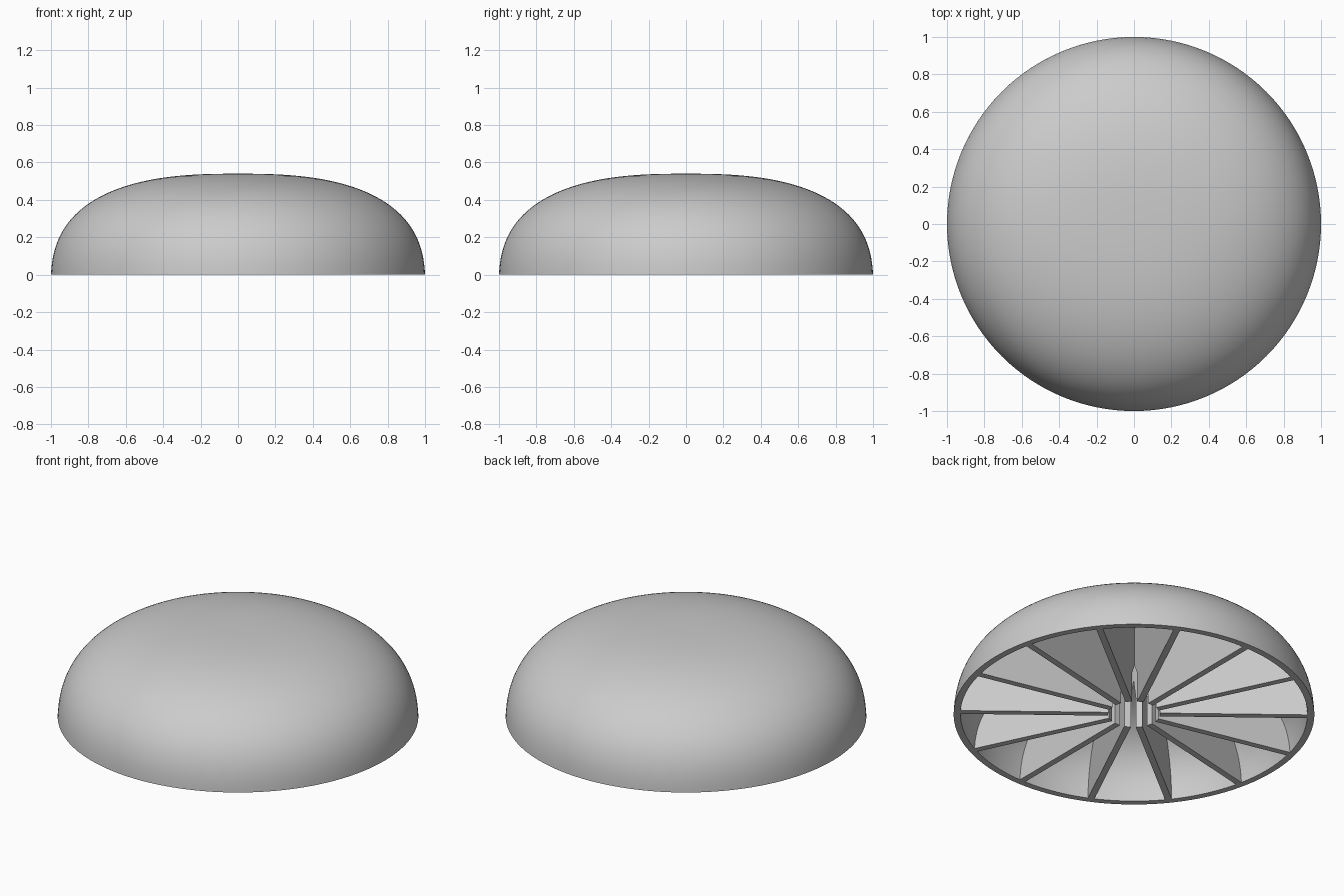
import bpy, bmesh
from math import sin, cos, pi, radians
from mathutils import Matrix, Vector

cube = bpy.data.objects.get("Cube")
if cube:
    bpy.data.objects.remove(cube, do_unlink=True)

HEIGHT, WALL = 0.54, 0.038
RIBS, RIB_THICKNESS = 14, 0.037
HUB_RADIUS, HUB_HEIGHT, HUB_APEX = 0.143, 0.185, 0.37

grey = bpy.data.materials.new("plain_grey")
grey.use_nodes = True
grey.diffuse_color = (0.6, 0.6, 0.6, 1)
grey.node_tree.nodes["Principled BSDF"].inputs["Base Color"].default_value = grey.diffuse_color


def dome_profile(inset, steps=40):
    """Rounded arch from the rim (z = 0) to the axis, as (radius, z) pairs."""
    power, drop = 2.62, 0.065
    rise = HEIGHT + drop - inset
    base = drop / rise
    reach = (1 - inset) / (1 - base ** power) ** (1 / power)
    points = []
    for i in range(steps + 1):
        a = pi / 2 * i / steps
        r = reach * cos(a) ** (2 / power) if i < steps else 0
        z = rise * sin(a) ** (2 / power) - drop
        if z > 0.004:
            points.append((r, z))
    return [(1 - inset, 0)] + points


def add_object(name, bm):
    bmesh.ops.recalc_face_normals(bm, faces=bm.faces)
    mesh = bpy.data.meshes.new(name)
    bm.to_mesh(mesh)
    bm.free()
    mesh.materials.append(grey)
    obj = bpy.data.objects.new(name, mesh)
    bpy.context.collection.objects.link(obj)
    return obj


# Hollow dome: outer and inner arches spun into one closed shell
bm = bmesh.new()
outline = dome_profile(0)[::-1] + dome_profile(WALL)
verts = [bm.verts.new((r, 0, z)) for r, z in outline]
edges = [bm.edges.new(pair) for pair in zip(verts, verts[1:])]
bmesh.ops.spin(bm, geom=verts + edges, cent=(0, 0, 0), axis=(0, 0, 1),
               angle=2 * pi, steps=128, use_duplicate=False)
bmesh.ops.remove_doubles(bm, verts=bm.verts, dist=0.0001)
dome = add_object("dome_shell", bm)
bpy.ops.object.select_all(action='DESELECT')
dome.select_set(True)
bpy.context.view_layer.objects.active = dome
bpy.ops.object.shade_smooth_by_angle(angle=radians(35))

# Radial ribs under the dome, cut back around a pointed central socket
rib_outline = [(HUB_RADIUS, 0)] + dome_profile(WALL / 2)
rib_outline += [(0, HUB_APEX), (HUB_RADIUS, HUB_HEIGHT)]
for i in range(RIBS):
    bm = bmesh.new()
    half = RIB_THICKNESS / 2
    face = bm.faces.new([bm.verts.new((r, -half, z)) for r, z in rib_outline])
    result = bmesh.ops.extrude_face_region(bm, geom=[face], use_keep_orig=True)
    moved = [g for g in result["geom"] if isinstance(g, bmesh.types.BMVert)]
    bmesh.ops.translate(bm, verts=moved, vec=Vector((0, RIB_THICKNESS, 0)))
    bmesh.ops.rotate(bm, verts=bm.verts, cent=(0, 0, 0),
                     matrix=Matrix.Rotation(pi / 2 + 2 * pi * i / RIBS, 3, 'Z'))
    add_object(f"rib_{i + 1}", bm)
